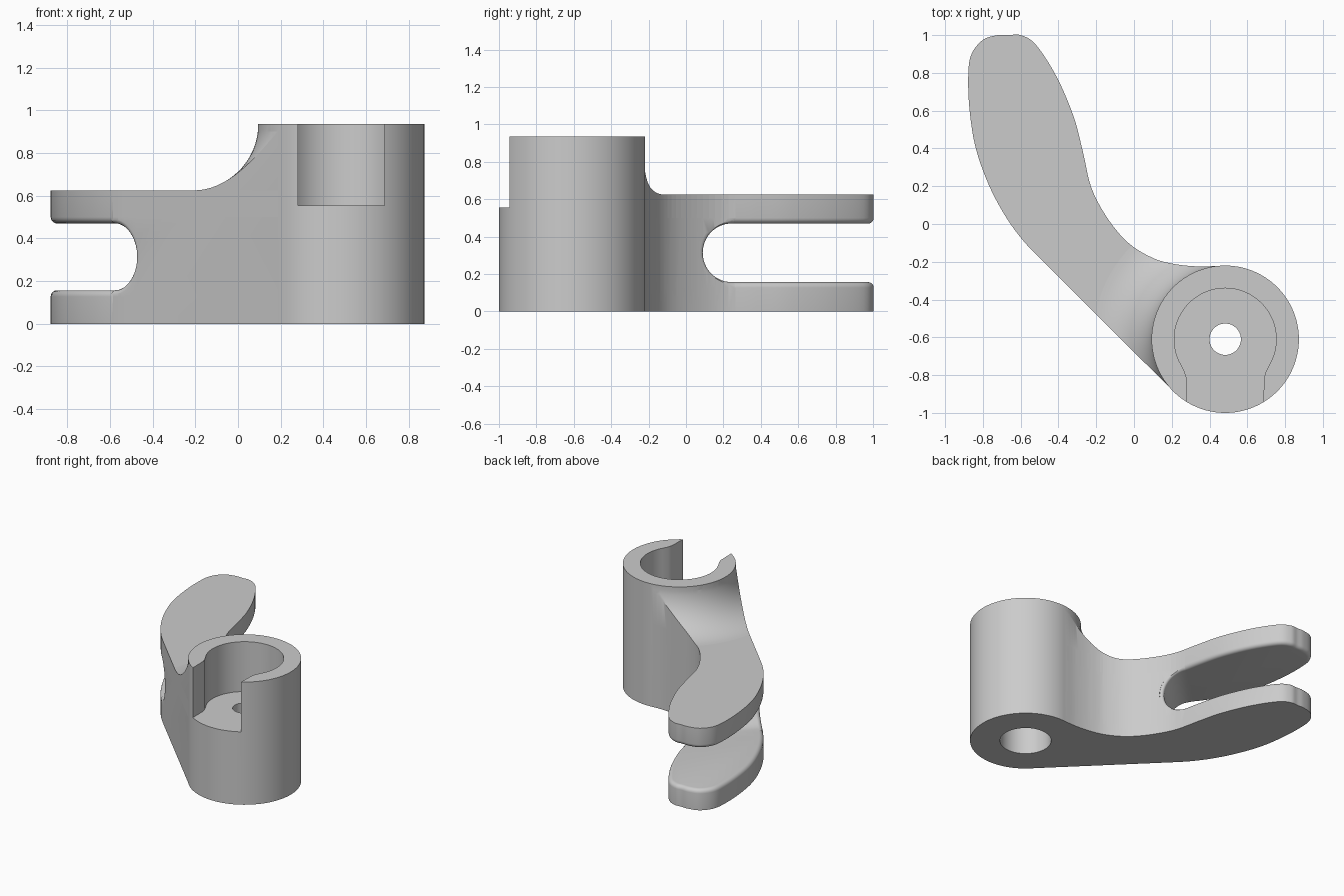
import bpy, bmesh, math
from mathutils import Vector

cube = bpy.data.objects.get("Cube")
if cube:
    bpy.data.objects.remove(cube, do_unlink=True)

HX, HY, HUB_R, TOP = 0.483, -0.61, 0.39, 0.935     # hub
ARM_TOP, SLOT_LO, SLOT_HI = 0.625, 0.157, 0.47      # arm heights
EDGE = 0.03                                         # rounding of slot edges
SLOT_R = (SLOT_HI - SLOT_LO) / 2
SLOT_U = 0.205 + SLOT_R                             # centre of slot's round end


def loft(name, rings, closed=False):
    """Skin a list of equal-length rings, capped unless closed on itself."""
    bm = bmesh.new()
    vs = [[bm.verts.new(p) for p in ring] for ring in rings]
    n = len(vs[0])
    pairs = list(zip(vs, vs[1:]))
    if closed:
        pairs.append((vs[-1], vs[0]))
    else:
        bm.faces.new(vs[0])
        bm.faces.new(vs[-1])
    for a, b in pairs:
        for i in range(n):
            j = (i + 1) % n
            bm.faces.new((a[i], a[j], b[j], b[i]))
    bmesh.ops.recalc_face_normals(bm, faces=bm.faces)
    me = bpy.data.meshes.new(name)
    bm.to_mesh(me)
    bm.free()
    ob = bpy.data.objects.new(name, me)
    bpy.context.collection.objects.link(ob)
    return ob


def circle(r, z, n=96):
    return [(HX + r * math.cos(2 * math.pi * i / n),
             HY + r * math.sin(2 * math.pi * i / n), z) for i in range(n)]


def flat(pts, z):
    return [(x, y, z) for x, y in pts]


def combine(target, other, op):
    m = target.modifiers.new(op, 'BOOLEAN')
    m.operation, m.solver, m.object = op, 'EXACT', other
    bpy.ops.object.select_all(action='DESELECT')
    bpy.context.view_layer.objects.active = target
    target.select_set(True)
    bpy.ops.object.modifier_apply(modifier=m.name)
    bpy.data.objects.remove(other, do_unlink=True)


def diag(u, w, z):
    """Point from distance along the arm (u) and across it (w)."""
    s = math.sqrt(0.5)
    return ((w - u) * s, (w + u) * s, z)


def spline(pts, steps=5):
    out = []
    for i in range(1, len(pts) - 2):
        a, b, c, d = (Vector(p) for p in pts[i - 1:i + 3])
        for k in range(steps):
            t = k / steps
            out.append((2 * b + (c - a) * t + (2 * a - 5 * b + 4 * c - d) * t * t
                        + (3 * b - a - 3 * c + d) * t ** 3) / 2)
    out.append(Vector(pts[-2]))
    return out


# Curved arm outline, counter-clockwise
side = [(-0.38, -0.3), (-0.48, -0.2), (-0.585, -0.09), (-0.68, 0.04), (-0.77, 0.21),
        (-0.84, 0.41), (-0.872, 0.62), (-0.877, 0.8), (-0.86, 0.9), (-0.8, 0.975),
        (-0.72, 1), (-0.66, 1), (-0.6, 1), (-0.52, 0.95), (-0.41, 0.78), (-0.32, 0.57),
        (-0.27, 0.38), (-0.225, 0.19), (-0.14, 0.03), (-0.03, -0.1), (0.1, -0.18),
        (0.22, -0.213), (0.35, -0.225), (0.48, -0.222), (0.6, -0.24)]
outline = spline(side) + [Vector((HX, HY)), Vector((0.208, -0.885))]
outline.reverse()


def inset(pts, d):
    out = []
    for i, p in enumerate(pts):
        t = (pts[(i + 1) % len(pts)] - pts[i - 1]).normalized()
        out.append(p + Vector((-t.y, t.x)) * d)
    return out


# Root block of the arm, ended at the slot
arm = loft("forked_arm_with_hub", [flat(outline, 0), flat(outline, TOP)])
combine(arm, loft("tip_cutter", [[diag(u, w, z) for u, w in
        ((SLOT_U, -2), (3, -2), (3, 2), (SLOT_U, 2))] for z in (-1, 2)]), 'DIFFERENCE')

# Rounded slot end, flared towards both walls
arc = [2 * math.pi * i / 64 for i in range(64)]


def slot_ring(r, wall):
    pts = []
    for a in arc:
        u = SLOT_U + r * math.cos(a)
        pts.append(diag(u, wall(u), (SLOT_LO + SLOT_HI) / 2 + r * math.sin(a)))
    return pts


steps = [i / 5 for i in range(6)]
flare = [(EDGE * (1 - math.cos(t * math.pi / 2)), SLOT_R + EDGE * (1 - math.sin(t * math.pi / 2)))
         for t in steps]
rings = [slot_ring(SLOT_R + EDGE, lambda u: -1)]
rings += [slot_ring(r, lambda u, d=d: -0.481 + d) for d, r in flare]
rings += [slot_ring(r, lambda u, d=d: -0.06 + 0.45 * (u - 0.2) - d) for d, r in reversed(flare)]
rings += [slot_ring(SLOT_R + EDGE, lambda u: 1)]
combine(arm, loft("slot_cutter", rings), 'DIFFERENCE')

# Concave sweep from the hub's rim down to the arm
sweep = [(0.70 - 0.312 * math.cos(t), TOP - 0.31 * math.sin(t))
         for t in (math.pi / 2 * i / 16 for i in range(16))]
sweep += [(0.70, ARM_TOP), (2.6, ARM_TOP), (2.6, 1.2), (0.388, 1.2)]
combine(arm, loft("sweep_cutter", [circle(r, z) for r, z in sweep], True), 'DIFFERENCE')

# Two prongs with rounded inner edges
for name, base, face, sign in (("lower_prong", 0, SLOT_LO, -1), ("upper_prong", ARM_TOP, SLOT_HI, 1)):
    rings = [flat(outline, base)]
    for t in steps:
        a = t * math.pi / 2
        rings.append(flat(inset(outline, EDGE * (1 - math.cos(a))),
                          face + sign * EDGE * (1 - math.sin(a))))
    combine(arm, loft(name, rings), 'UNION')

# Hub
combine(arm, loft("hub", [circle(HUB_R, 0), circle(HUB_R, TOP)]), 'UNION')

# Keyhole pocket open to the front
key = []
for i in range(61):
    a = math.radians(-30 + 240 * i / 60)
    key.append((0.27 * math.cos(a), 0.27 * math.sin(a)))
neck = [(0.215, -0.172), (0.205, -0.205), (0.2, -0.5)]
key += [(-x, y) for x, y in neck] + neck[::-1]
key = [(HX + x, HY + y) for x, y in key]
combine(arm, loft("pocket_cutter", [flat(key, 0.555), flat(key, 1.3)]), 'DIFFERENCE')

# Through hole and wider recess underneath
for r, lo, hi in ((0.083, 0.2, 0.8), (0.18, -0.2, 0.4)):
    combine(arm, loft("hole_cutter", [circle(r, lo, 64), circle(r, hi, 64)]), 'DIFFERENCE')

# Colour and shading
grey = bpy.data.materials.new("plain_grey")
grey.use_nodes = True
colour = (0.6, 0.6, 0.6, 1)
grey.diffuse_color = colour
grey.node_tree.nodes["Principled BSDF"].inputs["Base Color"].default_value = colour
arm.data.materials.clear()
arm.data.materials.append(grey)
for p in arm.data.polygons:
    p.material_index = 0
bpy.ops.object.select_all(action='DESELECT')
bpy.context.view_layer.objects.active = arm
arm.select_set(True)
bpy.ops.object.shade_smooth_by_angle(angle=math.radians(30))
